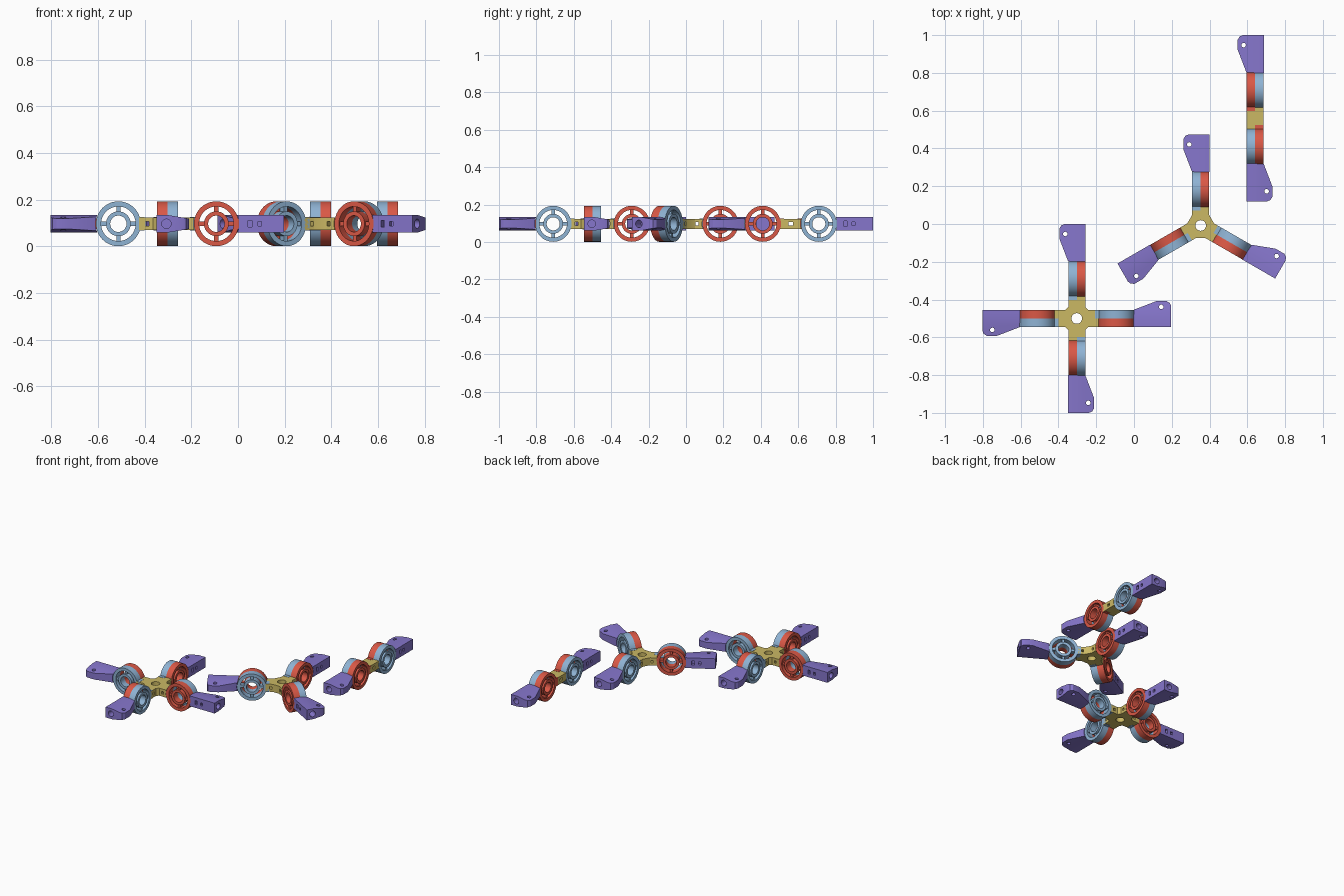
import bpy, bmesh, math
from mathutils import Matrix, Vector

if "Cube" in bpy.data.objects:
    bpy.data.objects.remove(bpy.data.objects["Cube"])

W, R, ZC = 0.046, 0.096, 0.097      # arm half width, wheel radius, mid height
SCENE = bpy.context.scene.collection


def material(name, rgb):
    m = bpy.data.materials.new(name)
    lin = [(c / 255 / 12.92 if c < 11 else ((c / 255 + 0.055) / 1.055) ** 2.4) for c in rgb]
    m.diffuse_color = (*lin, 1)
    m.use_nodes = True
    m.node_tree.nodes["Principled BSDF"].inputs["Base Color"].default_value = m.diffuse_color
    return m


PURPLE = material("purple", (134, 118, 204))
YELLOW = material("yellow", (203, 184, 100))
BLUE = material("light_blue", (143, 179, 212))
RED = material("red", (218, 88, 70))


def prism(bm, pts, z0, z1):
    lo = [bm.verts.new((x, y, z0)) for x, y in pts]
    hi = [bm.verts.new((x, y, z1)) for x, y in pts]
    n = len(pts)
    bm.faces.new(lo[::-1])
    bm.faces.new(hi)
    for i in range(n):
        j = (i + 1) % n
        bm.faces.new((lo[i], lo[j], hi[j], hi[i]))


def box(bm, x, y, z):
    prism(bm, [(x[0], y[0]), (x[1], y[0]), (x[1], y[1]), (x[0], y[1])], *z)


def cylinder(bm, loc, r, depth, axis="Z", seg=32):
    rot = {"Z": Matrix(), "Y": Matrix.Rotation(math.pi / 2, 4, "X"),
           "X": Matrix.Rotation(math.pi / 2, 4, "Y")}[axis]
    bmesh.ops.create_cone(bm, cap_ends=True, segments=seg, radius1=r, radius2=r,
                          depth=depth, matrix=Matrix.Translation(loc) @ rot)


def ring(bm, r0, r1, y0, y1, seg=64):
    # square-section ring about the y axis
    sec = [(r0, y0), (r1, y0), (r1, y1), (r0, y1)]
    rows = []
    for i in range(seg):
        a = 2 * math.pi * i / seg
        rows.append([bm.verts.new((r * math.cos(a), y, r * math.sin(a))) for r, y in sec])
    for i in range(seg):
        p, q = rows[i], rows[(i + 1) % seg]
        for k in range(4):
            m = (k + 1) % 4
            bm.faces.new((p[k], p[m], q[m], q[k]))


def finish(bm, name):
    bmesh.ops.recalc_face_normals(bm, faces=bm.faces)
    me = bpy.data.meshes.new(name)
    bm.to_mesh(me)
    bm.free()
    return me


def carve(me, cutters):
    # subtract each cutter bmesh and return the carved mesh
    ob = bpy.data.objects.new("blank", me)
    SCENE.objects.link(ob)
    temp = []
    for c in cutters:
        co = bpy.data.objects.new("cutter", finish(c, "cutter"))
        co.hide_render = True
        SCENE.objects.link(co)
        mod = ob.modifiers.new("cut", "BOOLEAN")
        mod.object, mod.operation, mod.solver = co, "DIFFERENCE", "EXACT"
        temp.append(co)
    bpy.context.view_layer.update()
    out = bpy.data.meshes.new_from_object(ob.evaluated_get(bpy.context.evaluated_depsgraph_get()))
    for o in temp + [ob]:
        bpy.data.objects.remove(o)
    return out


def place(name, me, mat, matrix):
    me = me.copy()
    me.name = name
    me.materials.clear()
    me.materials.append(mat)
    for p in me.polygons:
        p.use_smooth = True
    me.set_sharp_from_angle(angle=math.radians(30))
    ob = bpy.data.objects.new(name, me)
    ob.matrix_world = matrix
    SCENE.objects.link(ob)


def cut_cyl(*a, **k):
    bm = bmesh.new()
    cylinder(bm, *a, **k)
    return bm


def cut_box(*a):
    bm = bmesh.new()
    box(bm, *a)
    return bm


def wheel_half(side, stem):
    # rim, inner ring, recessed spokes and a stem pointing inwards or outwards
    bm = bmesh.new()
    y0, y1 = sorted((0, side * 0.045))
    ring(bm, 0.074, R, y0, y1)
    ring(bm, 0.035, 0.053, y0, y1)
    s0, s1 = sorted((side * 0.003, side * 0.036))
    for x in ((-0.077, -0.05), (0.05, 0.077)):
        box(bm, x, (s0, s1), (-0.009, 0.009))
        box(bm, (-0.009, 0.009), (s0, s1), x)
    h = 0.0285 if stem < 0 else 0.022
    box(bm, sorted((stem * 0.088, stem * 0.113)), (y0, y1), (-h, h))
    return finish(bm, "wheel_half")


def grip_mesh():
    # handle outline seen from above, with a flared and thinner left side
    bm = bmesh.new()
    prism(bm, [(0.086, -W), (0.29, -W), (0.29, 0.064), (0.283, 0.081), (0.266, 0.092),
               (0.212, 0.092), (0.092, W), (0.086, W)], -0.037, 0.037)
    bmesh.ops.bisect_plane(bm, geom=bm.verts[:] + bm.edges[:] + bm.faces[:],
                           plane_co=(0, 0.005, 0), plane_no=(0, 1, 0))
    for v in bm.verts:
        if v.co.y > 0.005:
            v.co.z *= 1 - 4.5 * (v.co.y - 0.005)
    return carve(finish(bm, "grip"), [
        cut_cyl((0, 0, 0), 0.098, 0.3, "Y", 96),
        cut_cyl((0.237, 0.061, 0), 0.012, 0.2),
        cut_cyl((0.28, -0.004, 0), 0.02, 0.1, "X"),
        cut_box((0.135, 0.152), (-0.06, -0.025), (-0.014, 0.014)),
        cut_box((0.178, 0.194), (-0.06, -0.03), (-0.010, 0.010))])


def hub_mesh(n, cen):
    # star-shaped plate with one stub per arm
    L, w, pts, cuts = cen - 0.088, W - 0.001, [], []
    for i in range(n):
        rot = Matrix.Rotation(math.pi / 2 + 2 * math.pi * i / n, 4, "Z")
        prof = [(L, -w), (L, w)]
        if n > 2:
            f = w / math.tan(math.pi / n) + (0.016 if n == 4 else 0.03)
            prof = [(f, -w)] + prof + [(f, w)]
        pts += [(rot @ Vector((x, y, 0)))[:2] for x, y in prof]
        c = cut_cyl((cen, 0, 0), 0.098, 0.3, "Y", 96)
        c.transform(rot)
        cuts.append(c)
        c = cut_box((cen - 0.132, cen - 0.117), (-0.07, 0.07), (-0.009, 0.009))
        c.transform(rot)
        if n > 2:
            cuts.append(c)
        else:
            c.free()
    if n > 2:
        cuts.append(cut_cyl((0, 0, 0), 0.028, 0.2))
    else:
        cuts.append(cut_box((-0.07, 0.07), (-0.012, 0.012), (-0.009, 0.009)))
    bm = bmesh.new()
    prism(bm, pts, -0.027, 0.027)
    return carve(finish(bm, "hub"), cuts)


GRIP = grip_mesh()
INNER, OUTER = wheel_half(1, -1), wheel_half(-1, 1)

# name, arm count, centre, wheel distance, inner and outer wheel colours
for name, n, x, y, cen, c_in, c_out in (
        ("four_arm", 4, -0.303, -0.5, 0.21, BLUE, RED),
        ("three_arm", 3, 0.353, -0.008, 0.192, BLUE, RED),
        ("two_arm", 2, 0.641, 0.56, 0.15, RED, BLUE)):
    base = Matrix.Translation((x, y, ZC))
    place(name + "_hub", hub_mesh(n, cen), YELLOW, base)
    for i in range(n):
        m = base @ Matrix.Rotation(math.pi / 2 + 2 * math.pi * i / n, 4, "Z") \
            @ Matrix.Translation((cen, 0, 0))
        place(f"{name}_inner_wheel_{i + 1}", INNER, c_in, m)
        place(f"{name}_outer_wheel_{i + 1}", OUTER, c_out, m)
        place(f"{name}_handle_{i + 1}", GRIP, PURPLE, m)
